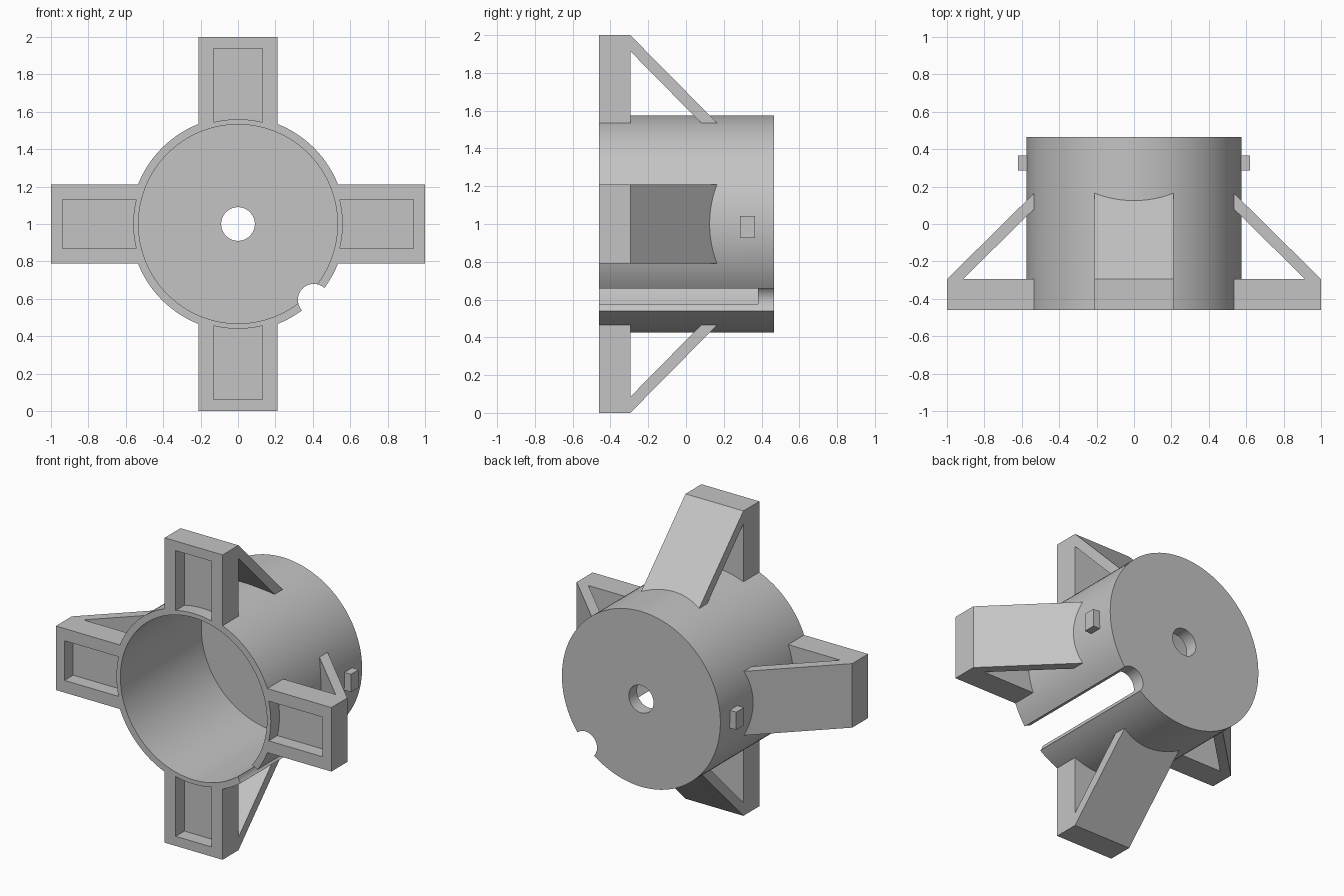
import bpy, bmesh
from math import sin, cos, pi, asin
from mathutils import Matrix, Vector

cube = bpy.data.objects.get("Cube")
if cube:
    bpy.data.objects.remove(cube, do_unlink=True)

GREY = bpy.data.materials.new("plain grey")
GREY.use_nodes = True
GREY.diffuse_color = (0.55, 0.55, 0.55, 1)
GREY.node_tree.nodes["Principled BSDF"].inputs["Base Color"].default_value = (0.55, 0.55, 0.55, 1)

FRONT, BACK, FLOOR = -0.46, 0.465, 0.38
OUTER, INNER, HALF = 0.575, 0.532, 0.21
CENTRE = Matrix.Translation((0, 0, 1))


def prism(name, points, start, end, along, matrix=CENTRE):
    """Extrude a 2D outline along the x or y axis."""
    place = (lambda p, d: Vector((d, *p))) if along == "x" else (lambda p, d: Vector((p[0], d, p[1])))
    bm = bmesh.new()
    near = [bm.verts.new(matrix @ place(p, start)) for p in points]
    far = [bm.verts.new(matrix @ place(p, end)) for p in points]
    bm.faces.new(near)
    bm.faces.new(far)
    n = len(points)
    for i in range(n):
        j = (i + 1) % n
        bm.faces.new((near[i], near[j], far[j], far[i]))
    bmesh.ops.recalc_face_normals(bm, faces=bm.faces)
    mesh = bpy.data.meshes.new(name)
    bm.to_mesh(mesh)
    bm.free()
    mesh.materials.append(GREY)
    obj = bpy.data.objects.new(name, mesh)
    bpy.context.collection.objects.link(obj)
    return obj


def circle(radius, x=0, z=0, n=96):
    return [(x + radius * cos(2 * pi * i / n), z + radius * sin(2 * pi * i / n)) for i in range(n)]


def combine(target, other, operation):
    """Apply a boolean and remove the helper."""
    mod = target.modifiers.new(operation, "BOOLEAN")
    mod.operation, mod.solver, mod.object = operation, "EXACT", other
    graph = bpy.context.evaluated_depsgraph_get()
    mesh = bpy.data.meshes.new_from_object(target.evaluated_get(graph))
    target.modifiers.clear()
    target.data = mesh
    bpy.data.objects.remove(other, do_unlink=True)


# Open cup with a closed back
body = prism("cup_with_brackets", circle(OUTER), FRONT, BACK, "y")
combine(body, prism("bore", circle(INNER), FRONT - 0.1, FLOOR, "y"), "DIFFERENCE")

# Bracket side outline: thick foot plus diagonal brace, as (y, radius)
ROOT = 0.5345
bracket = [(FRONT, ROOT), (FRONT, 1), (-0.295, 1), (0.165, ROOT),
           (0.08, ROOT), (-0.295, 0.915), (-0.295, ROOT)]

# Pocket outline with an inner edge that follows the cup
edge, half = 0.56, 0.13
sweep = asin(half / edge)
pocket = [(edge * sin(sweep * i / 6), edge * cos(sweep * i / 6)) for i in range(-6, 7)]
pocket += [(half, 0.937), (-half, 0.937)]

turns = [CENTRE @ Matrix.Rotation(k * pi / 2, 4, "Y") for k in range(4)]
for turn in turns:
    combine(body, prism("bracket", bracket, -HALF, HALF, "x", turn), "UNION")
for turn in turns:
    combine(body, prism("pocket", pocket, FRONT - 0.1, FRONT + 0.09, "y", turn), "DIFFERENCE")

# Centre hole and lengthwise round groove
combine(body, prism("hole", circle(0.09, n=48), 0.2, 0.6, "y"), "DIFFERENCE")
combine(body, prism("groove", circle(0.085, 0.405, -0.405, 48), -0.6, 0.6, "y"), "DIFFERENCE")

bpy.ops.object.select_all(action="DESELECT")
body.select_set(True)
bpy.context.view_layer.objects.active = body
bpy.ops.object.shade_smooth_by_angle(angle=pi / 7)

# Small side pegs
for side, name in ((1, "left_peg"), (-1, "right_peg")):
    outline = [(0.285, -0.075), (0.365, -0.075), (0.365, 0.042), (0.285, 0.042)]
    prism(name, outline, side * 0.55, side * 0.62, "x")
